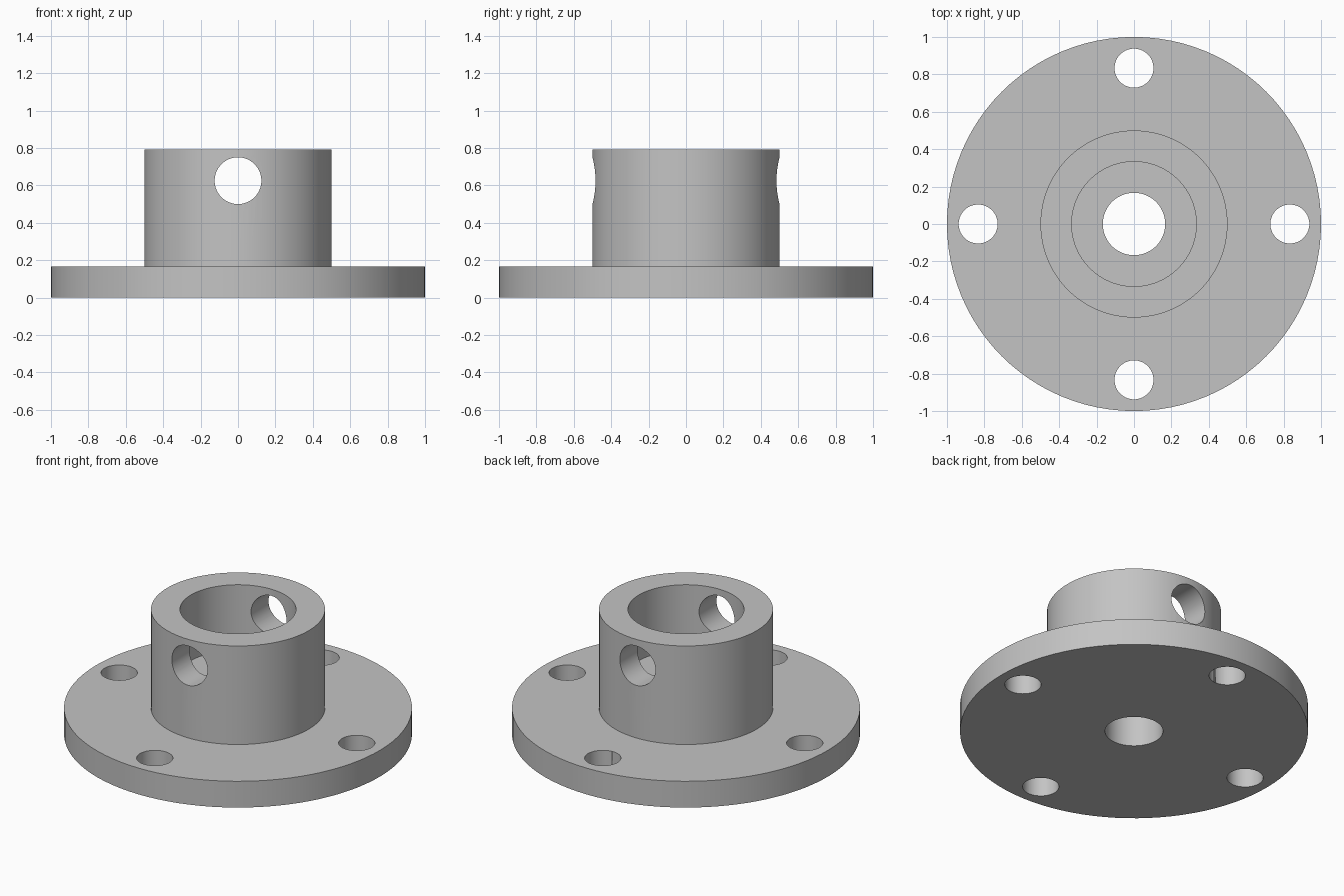
import bpy, bmesh, math

if "Cube" in bpy.data.objects:
    bpy.data.objects.remove(bpy.data.objects["Cube"])

U = 1 / 24            # flange radius is 24 design units
SEG = 96

grey = bpy.data.materials.new("plain_grey")
grey.diffuse_color = (0.55, 0.55, 0.55, 1)
grey.use_nodes = True
grey.node_tree.nodes["Principled BSDF"].inputs["Base Color"].default_value = grey.diffuse_color


def lathe(name, profile):
    """Revolve a closed (radius, height) profile around z."""
    bm = bmesh.new()
    rings = []
    for r, z in profile:
        rings.append([bm.verts.new((r * U * math.cos(a), r * U * math.sin(a), z * U))
                      for a in (2 * math.pi * i / SEG for i in range(SEG))])
    for k, ring in enumerate(rings):
        nxt = rings[(k + 1) % len(rings)]
        for i in range(SEG):
            j = (i + 1) % SEG
            bm.faces.new((ring[i], ring[j], nxt[j], nxt[i]))
    bmesh.ops.recalc_face_normals(bm, faces=bm.faces)
    mesh = bpy.data.meshes.new(name)
    bm.to_mesh(mesh)
    bm.free()
    mesh.materials.append(grey)
    obj = bpy.data.objects.new(name, mesh)
    bpy.context.collection.objects.link(obj)
    return obj


def drill(target, radius, depth, location, rotation=(0, 0, 0)):
    """Cut a round hole through the target."""
    bpy.ops.mesh.primitive_cylinder_add(
        vertices=64, radius=radius * U, depth=depth * U,
        location=[c * U for c in location], rotation=rotation)
    cutter = bpy.context.object
    cutter.hide_render = True
    cutter.data.materials.append(grey)
    mod = target.modifiers.new("hole", 'BOOLEAN')
    mod.operation, mod.solver, mod.object = 'DIFFERENCE', 'EXACT', cutter
    bpy.ops.object.select_all(action='DESELECT')
    target.select_set(True)
    bpy.context.view_layer.objects.active = target
    bpy.ops.object.modifier_apply(modifier=mod.name)
    bpy.data.objects.remove(cutter)


# Flange, hub, counterbore and through bore as one turned body
body = lathe("flanged_hub", [(4, 0), (24, 0), (24, 4), (12, 4),
                             (12, 19), (8, 19), (8, 9), (4, 9)])

# Four bolt holes in the flange
for i in range(4):
    a = i * math.pi / 2
    drill(body, 2.5, 12, (20 * math.cos(a), 20 * math.sin(a), 2))

# Cross hole through the hub, front to back
drill(body, 3, 40, (0, 0, 15), (math.pi / 2, 0, 0))

bpy.ops.object.select_all(action='DESELECT')
body.select_set(True)
bpy.context.view_layer.objects.active = body
bpy.ops.object.shade_smooth_by_angle(angle=math.radians(30))
